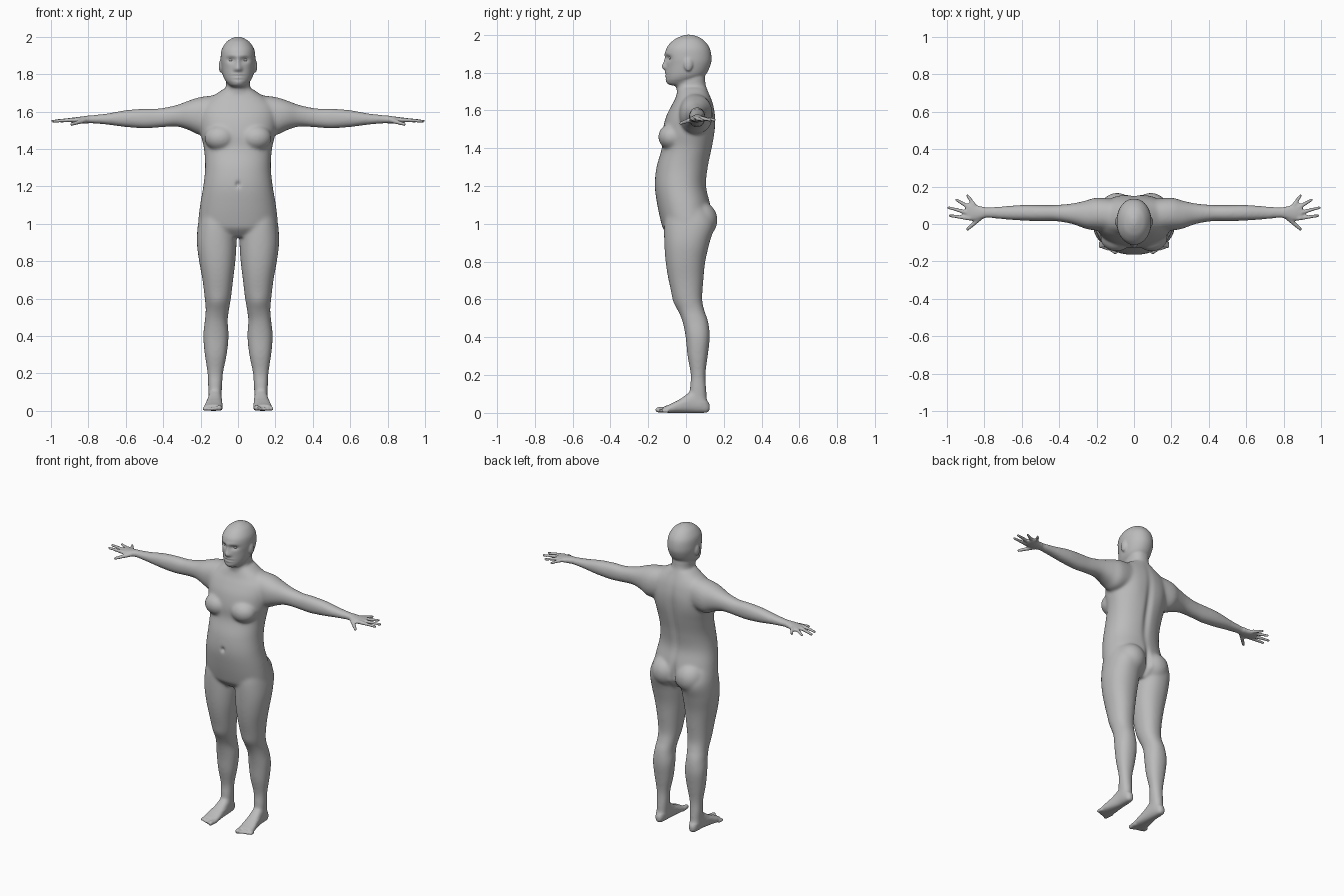
import bpy
import bmesh
import math
from mathutils import Matrix, Vector

cube = bpy.data.objects.get("Cube")
if cube:
    bpy.data.objects.remove(cube, do_unlink=True)

skin = bpy.data.materials.new("plain grey")
skin.use_nodes = True
skin.diffuse_color = (0.5, 0.5, 0.5, 1)
skin.node_tree.nodes["Principled BSDF"].inputs["Base Color"].default_value = (0.5, 0.5, 0.5, 1)

bm = bmesh.new()
SIDES = (1, -1)


def spline(rows, steps=5):
    """Smoothly interpolated rows through the given cross-sections."""
    out = []
    for i in range(len(rows) - 1):
        quad = [rows[max(i - 1, 0)], rows[i], rows[i + 1], rows[min(i + 2, len(rows) - 1)]]
        for k in range(steps):
            t = k / steps
            out.append([0.5 * (2 * b + (c - a) * t + (2 * a - 5 * b + 4 * c - d) * t ** 2
                               + (3 * b - a - 3 * c + d) * t ** 3) for a, b, c, d in zip(*quad)])
    return out + [list(rows[-1])]


def loft(rows, axis, side=1, power=2.2, count=40):
    """Rows of (position, min, max, min, max) joined along an axis."""
    others = [a for a in range(3) if a != axis]
    rings = []
    for pos, a0, a1, b0, b1 in spline(rows):
        ring = []
        for i in range(count):
            ang = math.tau * i / count
            p = Vector()
            p[axis] = pos
            for ax, lo, hi, f in ((others[0], a0, a1, math.cos(ang)), (others[1], b0, b1, math.sin(ang))):
                p[ax] = (lo + hi) / 2 + (hi - lo) / 2 * math.copysign(abs(f) ** (2 / power), f)
            p.x *= side
            ring.append(bm.verts.new(p))
        rings.append(ring)
    for low, high in zip(rings, rings[1:]):
        for i in range(count):
            j = (i + 1) % count
            bm.faces.new((low[i], low[j], high[j], high[i]))
    bm.faces.new(rings[0][::-1])
    bm.faces.new(rings[-1])


def upright(rows, power=2.2):
    loft([(z, -w, w, front, back) for z, w, front, back in rows], 2, 1, power)


def ellipsoid(center, radii):
    mat = Matrix.Translation(center) @ Matrix.Diagonal((*radii, 1))
    bmesh.ops.create_uvsphere(bm, u_segments=32, v_segments=20, radius=1, matrix=mat)


def digit(start, end, r0, r1, side):
    """Tapered rounded finger or toe."""
    p, q = (Vector((v[0] * side, v[1], v[2])) for v in (start, end))
    d = q - p
    mat = Matrix.Translation((p + q) / 2) @ d.to_track_quat("Z", "Y").to_matrix().to_4x4()
    bmesh.ops.create_cone(bm, cap_ends=True, segments=16, radius1=r0, radius2=r1, depth=d.length, matrix=mat)
    ellipsoid(p, (r0,) * 3)
    ellipsoid(q, (r1,) * 3)


# Torso, neck and head
upright([(.93, .12, -.08, .09), (.97, .19, -.118, .13), (1, .212, -.13, .145), (1.1, .203, -.152, .13),
         (1.2, .186, -.165, .108), (1.3, .176, -.156, .118), (1.4, .182, -.128, .138),
         (1.48, .2, -.125, .15), (1.56, .21, -.108, .155), (1.62, .205, -.08, .147),
         (1.66, .17, -.058, .135), (1.7, .11, -.045, .118), (1.72, .08, -.04, .11)])
upright([(1.64, .1, -.04, .13), (1.68, .08, -.046, .122), (1.72, .067, -.05, .108),
         (1.76, .064, -.042, .102), (1.82, .064, -.03, .1)])
upright([(1.732, .03, -.085, 0), (1.74, .045, -.098, .02), (1.76, .064, -.104, .06),
         (1.79, .08, -.106, .105), (1.84, .09, -.105, .13), (1.88, .093, -.109, .135),
         (1.93, .088, -.103, .125), (1.97, .064, -.068, .095), (1.99, .036, -.032, .062),
         (2, .012, -.002, .03)], 2.1)

# Mirrored parts
for s in SIDES:
    ellipsoid((.095 * s, -.075, 1.46), (.085, .072, .07))   # chest
    ellipsoid((.09 * s, .07, 1.02), (.095, .097, .1))       # buttock
    ellipsoid((.092 * s, .012, 1.843), (.011, .023, .036))  # ear

    # Leg
    loft([(1.08, .03, .195, -.1, .11), (1, .012, .214, -.115, .15), (.9, .008, .22, -.115, .125),
          (.8, .014, .208, -.108, .102), (.7, .026, .19, -.092, .092), (.6, .038, .178, -.066, .086),
          (.54, .048, .173, -.04, .098), (.48, .055, .178, -.018, .118), (.4, .05, .186, -.002, .126),
          (.3, .06, .178, .008, .115), (.2, .08, .163, .025, .103), (.12, .085, .16, .02, .108),
          (.05, .09, .155, .03, .11)], 2, s)

    # Foot and toes
    loft([(.125, .11, .135, .015, .045), (.11, .1, .148, .002, .07), (.08, .09, .157, 0, .12),
          (.03, .086, .16, 0, .115), (-.03, .084, .17, 0, .075), (-.08, .082, .18, 0, .048),
          (-.12, .086, .18, .002, .032)], 1, s, 2.5)
    for i in range(5):
        x, r = .097 + .02 * i, (.016 if i == 0 else .011)
        digit((x, -.1, r), (x + .003, -.148 + .007 * i, r), r, r * .9, s)

    # Arm and palm
    loft([(.1, -.04, .13, 1.5, 1.69), (.2, -.035, .14, 1.475, 1.678), (.26, -.025, .125, 1.5, 1.66),
          (.33, 0, .11, 1.52, 1.635), (.42, .015, .102, 1.515, 1.617), (.5, .015, .102, 1.51, 1.616),
          (.6, .018, .102, 1.517, 1.608), (.7, .025, .095, 1.53, 1.59), (.79, .032, .09, 1.537, 1.58),
          (.84, .02, .1, 1.537, 1.573), (.88, .018, .112, 1.54, 1.568), (.9, .03, .105, 1.545, 1.565)], 0, s)

    # Fingers and thumb
    for x0, y0, x1, y1 in ((.88, .03, .985, .045), (.89, .06, .992, .088),
                           (.88, .088, .95, .13), (.855, .1, .89, .152)):
        digit((x0, y0, 1.556), (x1, y1, 1.549), .012, .008, s)
    digit((.82, .035, 1.553), (.89, -.028, 1.532), .014, .009, s)

# Fuse all parts into one skin
mesh = bpy.data.meshes.new("body")
bm.to_mesh(mesh)
bm.free()
body = bpy.data.objects.new("body", mesh)
bpy.context.collection.objects.link(body)
fuse = body.modifiers.new("fuse", "REMESH")
fuse.mode = "VOXEL"
fuse.voxel_size = 0.006
bpy.context.view_layer.update()
graph = bpy.context.evaluated_depsgraph_get()
fused = bpy.data.meshes.new_from_object(body.evaluated_get(graph))
body.modifiers.clear()
body.data = fused

# Soften the joins, keeping hands, feet and head crisp
bm = bmesh.new()
bm.from_mesh(fused)
soft = [v for v in bm.verts if abs(v.co.x) < .8 and .06 < v.co.z < 1.76]
for verts, passes in ((bm.verts[:], 2), (soft, 16)):
    for _ in range(passes):
        bmesh.ops.smooth_vert(bm, verts=verts, factor=.5, use_axis_x=True, use_axis_y=True, use_axis_z=True)

# Sculpted details: center, spread, push along y
DETAILS = [
    ((0, -.105, 1.832), (.013, .04, .014), -.018),   # nose tip
    ((0, -.105, 1.86), (.008, .04, .022), -.009),    # nose bridge
    ((.012, -.1, 1.826), (.008, .03, .008), -.006),  # nostril wing
    ((.036, -.09, 1.876), (.018, .04, .012), .014),  # eye socket
    ((.03, -.1, 1.897), (.025, .04, .009), -.004),   # brow
    ((0, -.105, 1.798), (.02, .03, .005), -.006),    # upper lip
    ((0, -.105, 1.783), (.018, .03, .005), -.006),   # lower lip
    ((0, -.105, 1.79), (.022, .03, .003), .005),     # mouth line
    ((0, -.1, 1.752), (.022, .04, .012), -.005),     # chin
    ((0, -.165, 1.21), (.009, .04, .011), .012),     # navel
    ((0, .13, 1.38), (.016, .06, .15), -.013),       # spine
    ((0, .15, 1), (.012, .08, .06), -.025),          # cleft
    ((.1, .14, 1.5), (.045, .05, .06), .006),        # shoulder blade
    ((.11, -.06, .58), (.03, .04, .035), -.006),     # knee
]
for center, spread, push in DETAILS:
    for s in (SIDES if center[0] else (1,)):
        c = (center[0] * s, center[1], center[2])
        for v in bm.verts:
            dz = (v.co.z - c[2]) / spread[2]
            if abs(dz) < 3:
                dx, dy = ((v.co[a] - c[a]) / spread[a] for a in (0, 1))
                v.co.y += push * math.exp(-(dx * dx + dy * dy + dz * dz) / 2)
bm.to_mesh(fused)
bm.free()

# Eyes
objects = [body]
for name, s in zip(("left_eye", "right_eye"), SIDES):
    bm = bmesh.new()
    ellipsoid((.036 * s, -.078, 1.876), (.014, .013, .009))
    eye_mesh = bpy.data.meshes.new(name)
    bm.to_mesh(eye_mesh)
    bm.free()
    eye = bpy.data.objects.new(name, eye_mesh)
    bpy.context.collection.objects.link(eye)
    objects.append(eye)

for obj in objects:
    obj.data.materials.clear()
    obj.data.materials.append(skin)
    obj.data.shade_smooth()
